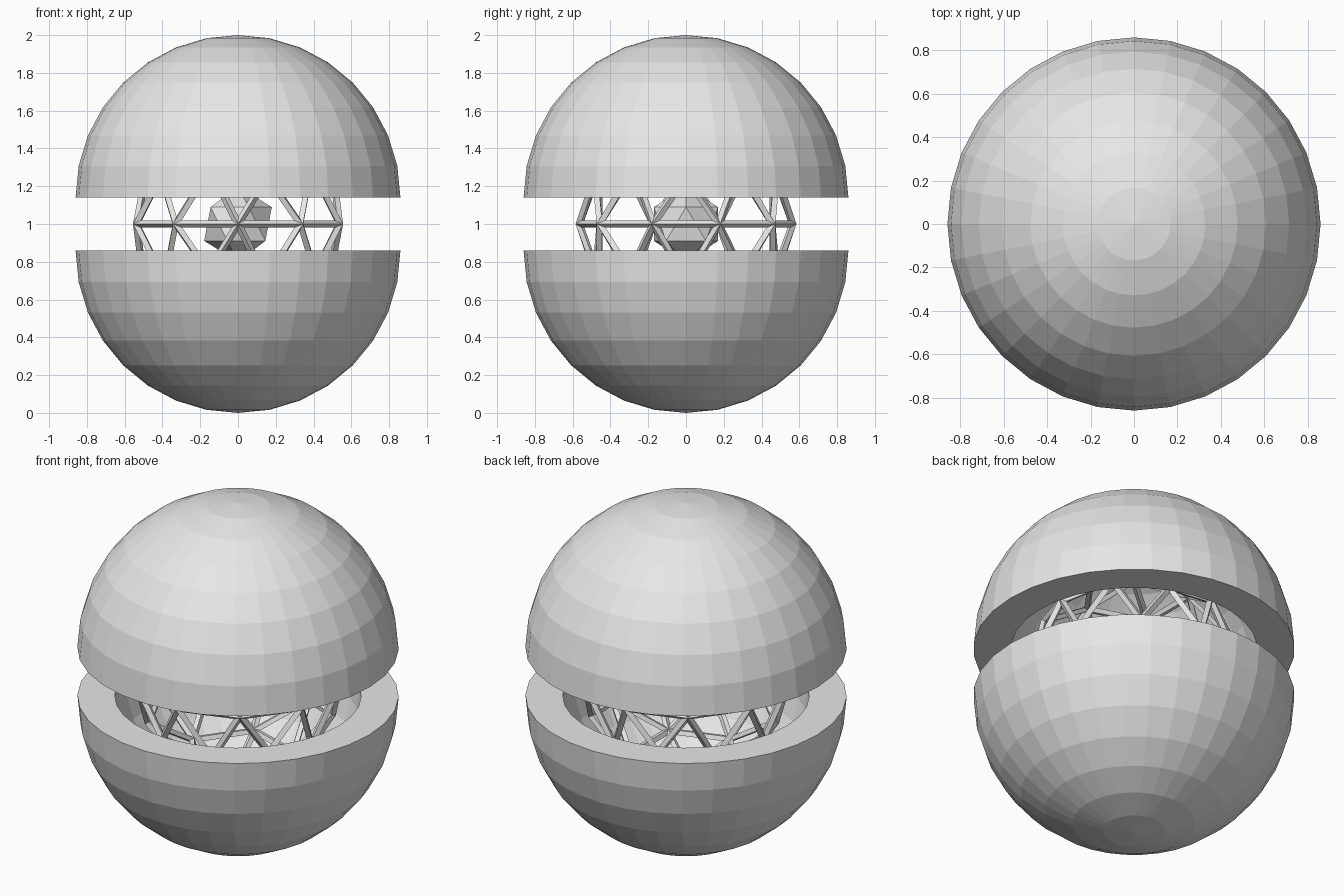
import bpy, bmesh, math

if "Cube" in bpy.data.objects:
    bpy.data.objects.remove(bpy.data.objects["Cube"])

R_OUT, R_IN, SEG, RINGS = 0.86, 0.66, 32, 8
GREY = bpy.data.materials.new("plain grey")
GREY.diffuse_color = (0.8, 0.8, 0.8, 1)
GREY.use_nodes = True
GREY.node_tree.nodes["Principled BSDF"].inputs["Base Color"].default_value = GREY.diffuse_color


def add_object(name, bm, z):
    me = bpy.data.meshes.new(name)
    bm.to_mesh(me)
    bm.free()
    me.materials.append(GREY)
    ob = bpy.data.objects.new(name, me)
    ob.location.z = z
    bpy.context.collection.objects.link(ob)
    return ob


def dome(name, z, side):
    # thick half shell: outer arc down to the rim, inner arc back up, spun
    angles = [math.pi / 2 * i / RINGS for i in range(RINGS + 1)]
    profile = [(R_OUT, a) for a in angles] + [(R_IN, a) for a in reversed(angles)]
    bm = bmesh.new()
    vs = [bm.verts.new((r * math.sin(a), 0, side * r * math.cos(a))) for r, a in profile]
    es = [bm.edges.new(p) for p in zip(vs, vs[1:])]
    bmesh.ops.spin(bm, geom=vs + es, axis=(0, 0, 1), cent=(0, 0, 0),
                   angle=math.tau, steps=SEG, use_duplicate=False)
    bmesh.ops.remove_doubles(bm, verts=bm.verts, dist=0.001)
    bmesh.ops.recalc_face_normals(bm, faces=bm.faces)
    return add_object(name, bm, z)


def ico(name, radius, level):
    bm = bmesh.new()
    bmesh.ops.create_icosphere(bm, subdivisions=level, radius=radius)
    return add_object(name, bm, 1.0)


# outer shell halves
dome("upper_shell", 2 - R_OUT, 1)
dome("lower_shell", R_OUT, -1)

# lattice cage
cage = ico("lattice_cage", 0.565, 2)
wire = cage.modifiers.new("struts", 'WIREFRAME')
wire.thickness = 0.04

# solid core
ico("core", 0.2, 1)
